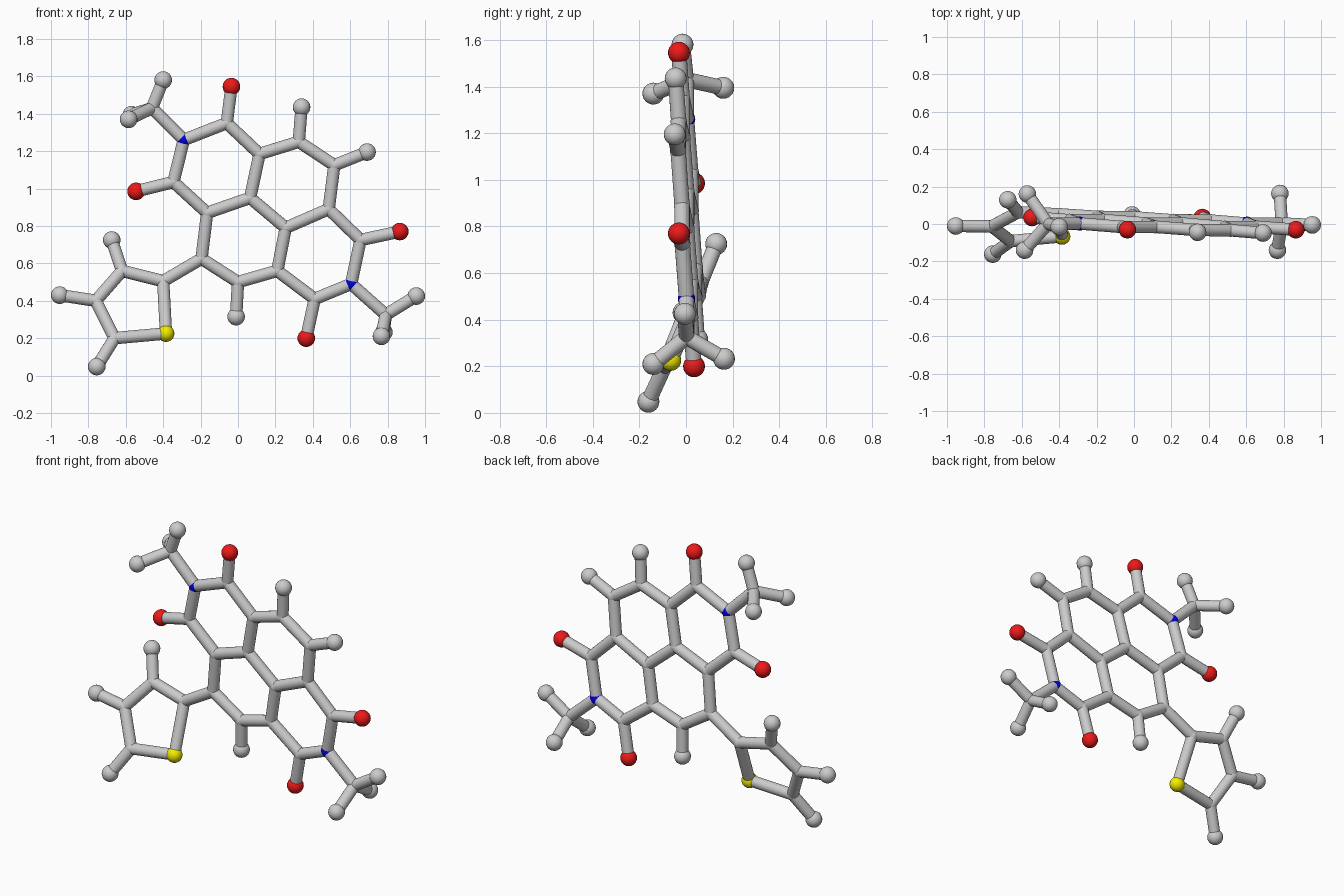
import bpy, bmesh
from mathutils import Vector, Matrix

if "Cube" in bpy.data.objects:
    bpy.data.objects.remove(bpy.data.objects["Cube"])

STICK, JOINT, BALL = 0.033, 0.0375, 0.047


def material(name, color):
    m = bpy.data.materials.new(name)
    m.diffuse_color = (*color, 1)
    m.use_nodes = True
    m.node_tree.nodes["Principled BSDF"].inputs["Base Color"].default_value = m.diffuse_color
    return m


MATS = {
    "oxygen": material("red", (0.85, 0.01, 0.01)),
    "nitrogen": material("blue", (0.0, 0.0, 0.75)),
    "sulfur": material("yellow", (0.9, 0.85, 0.0)),
}


def finish(bm, name, mat=None):
    me = bpy.data.meshes.new(name)
    bm.to_mesh(me)
    bm.free()
    ob = bpy.data.objects.new(name, me)
    bpy.context.collection.objects.link(ob)
    for p in me.polygons:
        p.use_smooth = len(p.vertices) <= 4
    if mat:
        me.materials.append(mat)


def ball(name, pos, r, mat=None):
    bm = bmesh.new()
    bmesh.ops.create_uvsphere(bm, u_segments=20, v_segments=12, radius=r,
                              matrix=Matrix.Translation(pos))
    finish(bm, name, mat)


def stick(name, a, b):
    d = b - a
    mtx = Matrix.Translation((a + b) / 2) @ d.to_track_quat('Z', 'Y').to_matrix().to_4x4()
    bm = bmesh.new()
    bmesh.ops.create_cone(bm, cap_ends=True, segments=20, radius1=STICK,
                          radius2=STICK, depth=d.length, matrix=mtx)
    finish(bm, name)


# The two flat ring systems: depth y follows from x and z
def core(x, z):
    return Vector((x, 0.068 - 0.056 * x - 0.065 * z, z))


def side(x, z):
    return Vector((x, -0.14 + 0.055 * x + 0.423 * z, z))


atoms = []  # (kind, position, is_terminal)


def add(kind, plane, points, terminal=False):
    atoms.extend((kind, plane(*p), terminal) for p in points)


# Fused core
add("carbon", core, [(-.06, 1.35), (.115, 1.185), (.325, 1.25), (.515, 1.125),
                     (.485, .89), (.655, .725), (.41, .41), (.21, .56),
                     (.255, .79), (.065, .95), (-.165, .87), (-.345, 1.035),
                     (-.195, .625), (0, .50), (-.46, 1.43), (.79, .325)])
add("nitrogen", core, [(-.29, 1.26), (.605, .49)])
add("oxygen", core, [(-.035, 1.545), (.865, .77), (.365, .20), (-.545, .985)], True)
add("hydrogen", core, [(.34, 1.435), (.69, 1.195), (-.01, .315)], True)
# Five-sided side ring
add("carbon", side, [(-.40, .505), (-.62, .56), (-.76, .40), (-.66, .20)])
add("sulfur", side, [(-.385, .225)])
add("hydrogen", side, [(-.675, .725), (-.953, .43), (-.755, .048)], True)
# Three-pronged end groups
add("hydrogen", lambda *p: Vector(p),
    [(-.40, -.015, 1.58), (-.585, -.14, 1.37), (-.57, .16, 1.395),
     (.953, -.005, .425), (.767, -.14, .21), (.78, .163, .232)], True)

# Balls
for i, (kind, p, term) in enumerate(atoms):
    r = BALL if term else 0.045 if kind == "sulfur" else JOINT
    if kind == "carbon":
        r = STICK + 0.002
    ball(f"{kind}_ball_{i}", p, r, MATS.get(kind))

# Sticks join neighbouring balls
for i, (ka, a, ta) in enumerate(atoms):
    for j, (kb, b, tb) in enumerate(atoms[:i]):
        if not (ta and tb) and (a - b).length < 0.32:
            stick(f"bond_stick_{j}_{i}", a, b)
